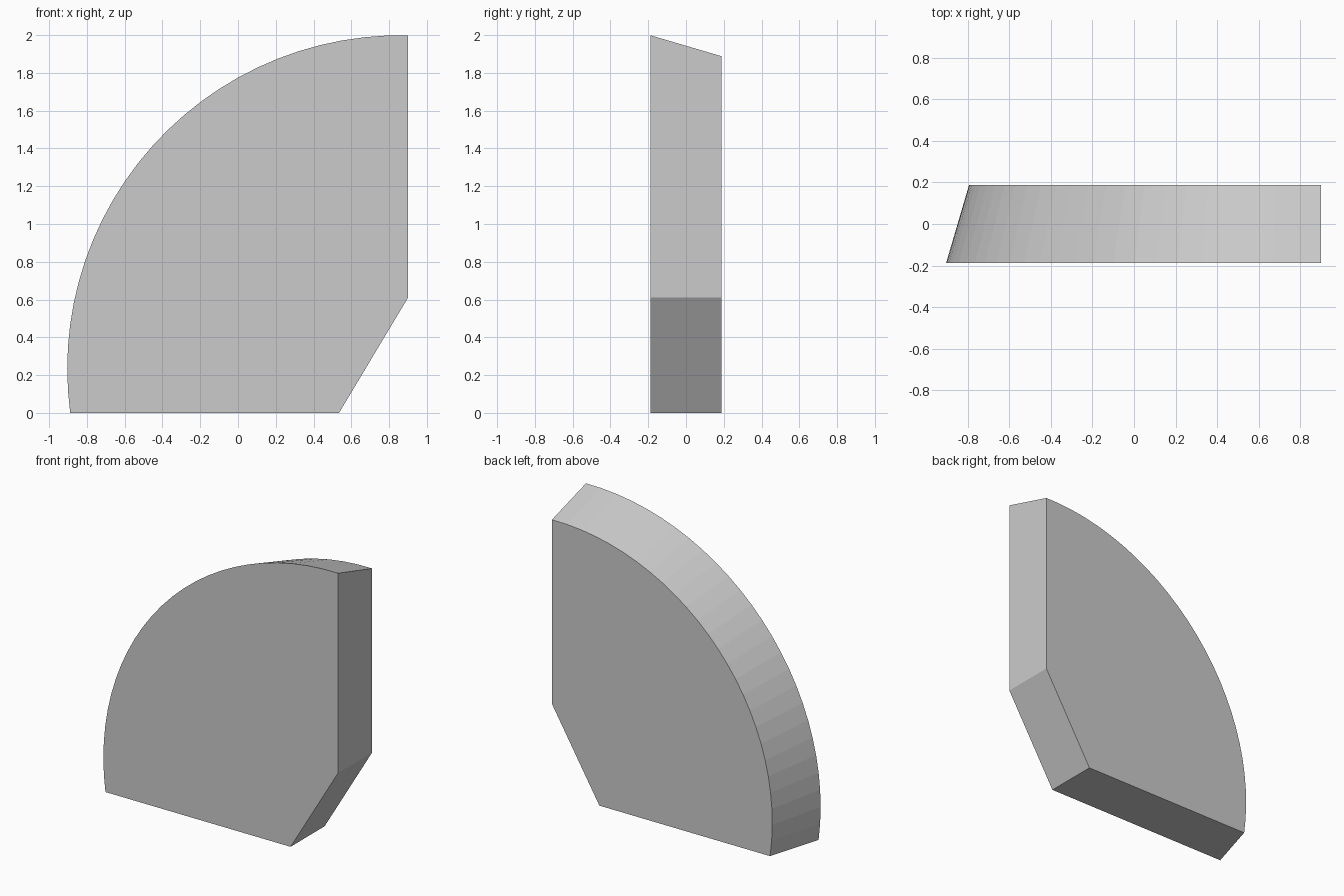
import bpy, bmesh, math

cube = bpy.data.objects.get("Cube")
if cube:
    bpy.data.objects.remove(cube, do_unlink=True)

# Plain grey material
grey = bpy.data.materials.new("light grey")
grey.use_nodes = True
colour = (0.6, 0.6, 0.6, 1)
grey.diffuse_color = colour
grey.node_tree.nodes["Principled BSDF"].inputs["Base Color"].default_value = colour

CX, CZ = 0.86, 0.235      # centre of the rounded rim
RIGHT = 0.9               # upright edge
HALF_DEPTH = 0.187
SEGMENTS = 26


def outline(radius):
    """Quarter-round outline with a clipped lower corner."""
    start = math.pi + math.asin(CZ / radius)
    end = math.acos((RIGHT - CX) / radius)
    points = [(0.535, 0), (RIGHT, 0.61)]
    for i in range(SEGMENTS + 1):
        a = end + (start - end) * i / SEGMENTS
        points.append((CX + radius * math.cos(a), max(0, CZ + radius * math.sin(a))))
    return points


# Wedge plate: large front outline joined to a smaller back outline
bm = bmesh.new()
front = [bm.verts.new((x, -HALF_DEPTH, z)) for x, z in outline(1.764)]
back = [bm.verts.new((x, HALF_DEPTH, z)) for x, z in outline(1.654)]
bm.faces.new(front)
bm.faces.new(back[::-1])
for i in range(len(front)):
    j = (i + 1) % len(front)
    bm.faces.new((front[j], front[i], back[i], back[j]))
bmesh.ops.recalc_face_normals(bm, faces=bm.faces)

mesh = bpy.data.meshes.new("quarter_round_plate")
bm.to_mesh(mesh)
bm.free()
mesh.materials.append(grey)
plate = bpy.data.objects.new("quarter_round_plate", mesh)
bpy.context.collection.objects.link(plate)
